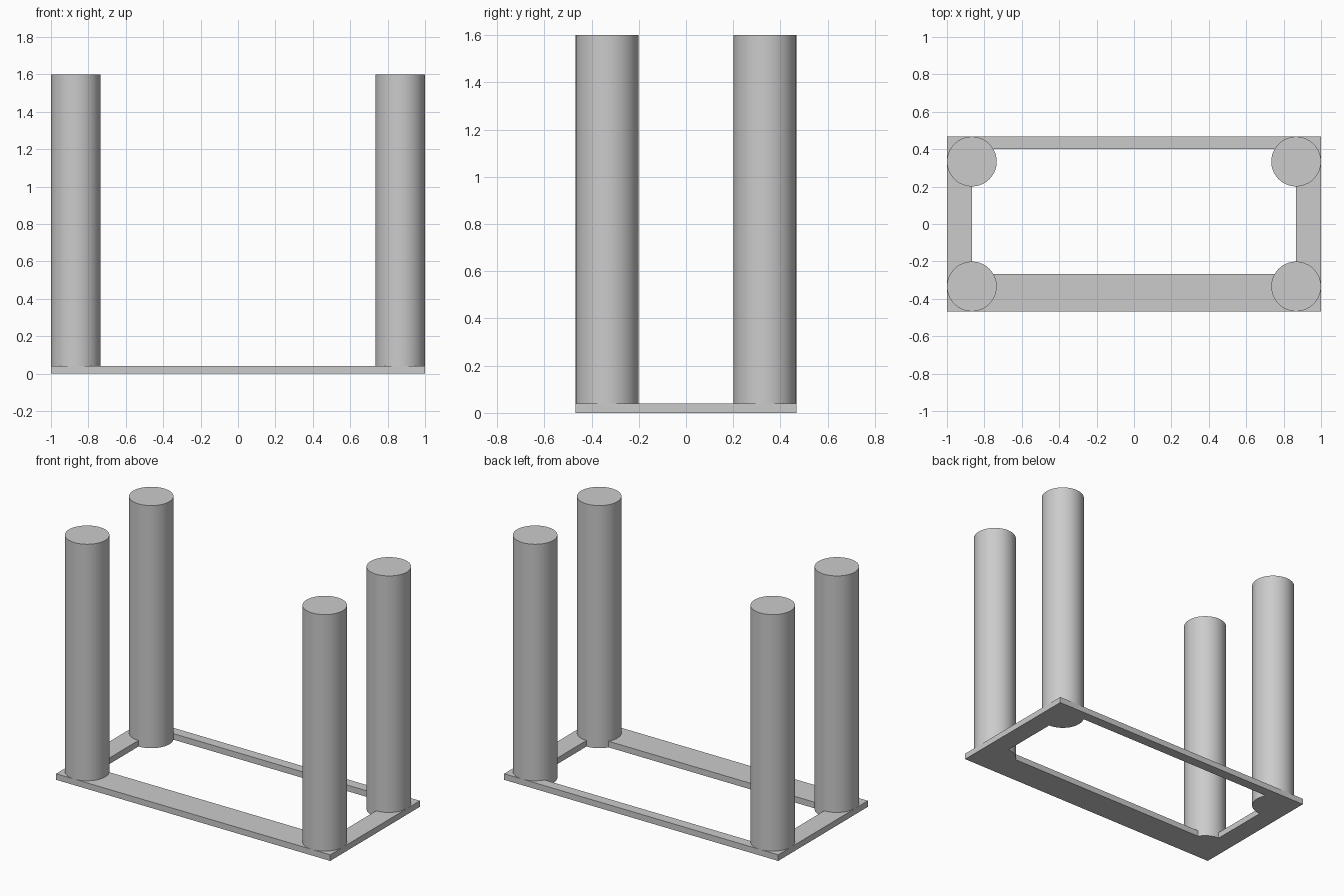
import bpy
import bmesh

cube = bpy.data.objects.get("Cube")
if cube:
    bpy.data.objects.remove(cube, do_unlink=True)

HALF_X, HALF_Y = 1.0, 0.467
BASE_H, POST_H = 0.04, 1.6
RADIUS = 0.133

grey = bpy.data.materials.new("light grey")
grey.use_nodes = True
colour = (0.6, 0.6, 0.6, 1)
grey.diffuse_color = colour
grey.node_tree.nodes["Principled BSDF"].inputs["Base Color"].default_value = colour


def rectangle(bm, x, y_front, y_back):
    corners = ((-x, y_front), (x, y_front), (x, y_back), (-x, y_back))
    return [bm.verts.new((cx, cy, 0)) for cx, cy in corners]


# Flat base frame: wide front rail, narrow back rail, medium side rails
bm = bmesh.new()
outer = rectangle(bm, HALF_X, -HALF_Y, HALF_Y)
inner = rectangle(bm, 0.867, -0.267, 0.4)
for i in range(4):
    j = (i + 1) % 4
    bm.faces.new((outer[i], outer[j], inner[j], inner[i]))
extruded = bmesh.ops.extrude_face_region(bm, geom=bm.faces[:], use_keep_orig=True)
top = [v for v in extruded["geom"] if isinstance(v, bmesh.types.BMVert)]
bmesh.ops.translate(bm, verts=top, vec=(0, 0, BASE_H))
bmesh.ops.recalc_face_normals(bm, faces=bm.faces[:])
mesh = bpy.data.meshes.new("base_frame")
bm.to_mesh(mesh)
bm.free()
mesh.materials.append(grey)
frame = bpy.data.objects.new("base_frame", mesh)
bpy.context.collection.objects.link(frame)

# Four round posts, flush with the outer edges and underside of the frame
for side_x, name_x in ((1, "left"), (-1, "right")):
    for side_y, name_y in ((-1, "front"), (1, "back")):
        bpy.ops.mesh.primitive_cylinder_add(
            vertices=64, radius=RADIUS, depth=POST_H,
            location=(side_x * (HALF_X - RADIUS), side_y * (HALF_Y - RADIUS), POST_H / 2))
        post = bpy.context.object
        post.name = f"{name_y}_{name_x}_post"
        post.data.materials.append(grey)
        bpy.ops.object.shade_smooth_by_angle()
